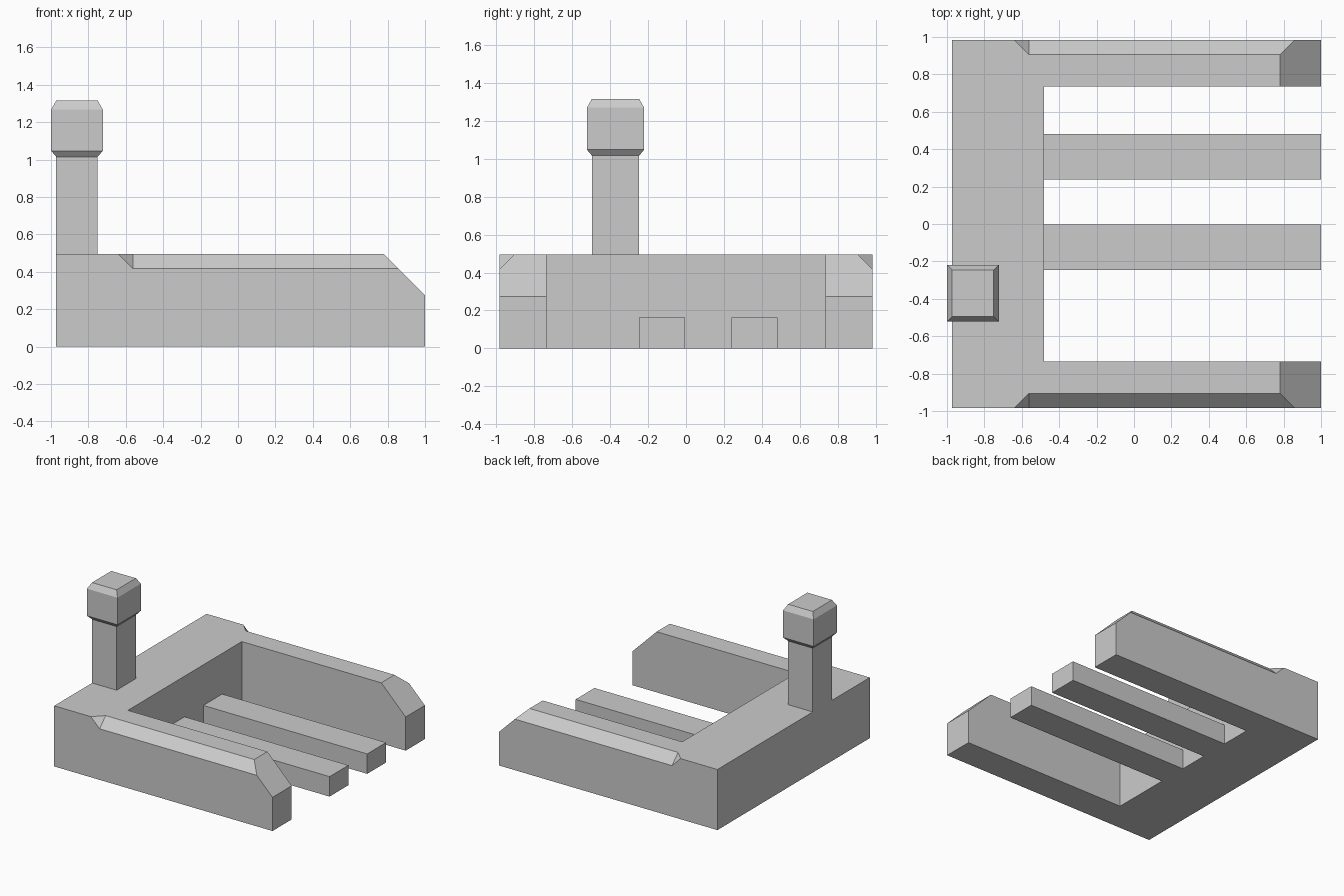
import bpy, bmesh

if "Cube" in bpy.data.objects:
    bpy.data.objects.remove(bpy.data.objects["Cube"])

TOP, HALF = 0.495, 0.983          # deck height, half depth


def loft(name, rings):
    """Closed solid through equally sized rings of points, with end caps."""
    bm = bmesh.new()
    loops = [[bm.verts.new(p) for p in ring] for ring in rings]
    for a, b in zip(loops, loops[1:]):
        for i in range(len(a)):
            j = (i + 1) % len(a)
            bm.faces.new((a[i], a[j], b[j], b[i]))
    bm.faces.new(loops[0])
    bm.faces.new(loops[-1])
    bmesh.ops.recalc_face_normals(bm, faces=bm.faces)
    mesh = bpy.data.meshes.new(name)
    bm.to_mesh(mesh)
    bm.free()
    obj = bpy.data.objects.new(name, mesh)
    bpy.context.collection.objects.link(obj)
    return obj


def rect(x0, x1, y0, y1, z):
    return [(x0, y0, z), (x1, y0, z), (x1, y1, z), (x0, y1, z)]


def box(name, x0, x1, y0, y1, z0, z1):
    return loft(name, [rect(x0, x1, y0, y1, z) for z in (z0, z1)])


def cut(obj, cutter):
    mod = obj.modifiers.new(cutter.name, 'BOOLEAN')
    mod.operation, mod.solver, mod.object = 'DIFFERENCE', 'EXACT', cutter
    bpy.context.view_layer.objects.active = obj
    bpy.ops.object.modifier_apply(modifier=mod.name)
    bpy.data.objects.remove(cutter)


# U-shaped frame: rear bar with two arms
inner = 0.735
outline = [(-0.972, -HALF), (1, -HALF), (1, -inner), (-0.48, -inner),
           (-0.48, inner), (1, inner), (1, HALF), (-0.972, HALF)]
frame = loft("frame", [[(x, y, z) for x, y in outline] for z in (0, TOP)])

# Sloped tips of the arms
tip = [(0.68, 0.595), (1.1, 0.175), (1.1, 0.595)]
cut(frame, loft("tip_cutter", [[(x, y, z) for x, z in tip] for y in (-1.2, 1.2)]))

# Stopped chamfers along the outer top edges, with slanted starting faces
edge = [(0.805, 0.595), (1.083, 0.317), (1.083, 0.595)]
for side in (-1, 1):
    start = [(0.838 - y - z, side * y, z) for y, z in edge]
    end = [(1.2, side * y, z) for y, z in edge]
    cut(frame, loft("edge_cutter", [start, end]))

# Low slats between the arms
for i, y in enumerate((-0.247, 0.239)):
    box(f"slat_{i + 1}", -0.48, 1, y, y + 0.243, 0, 0.163)

# Square post with a bevelled cap
px0, px1, py0, py1 = -0.972, -0.75, -0.495, -0.247
box("post", px0, px1, py0, py1, TOP, 1.015)
cap = [(0, 1.015), (0.027, 1.047), (0.027, 1.268), (0, 1.315)]
loft("post_cap", [rect(px0 - d, px1 + d, py0 - d, py1 + d, z) for d, z in cap])
